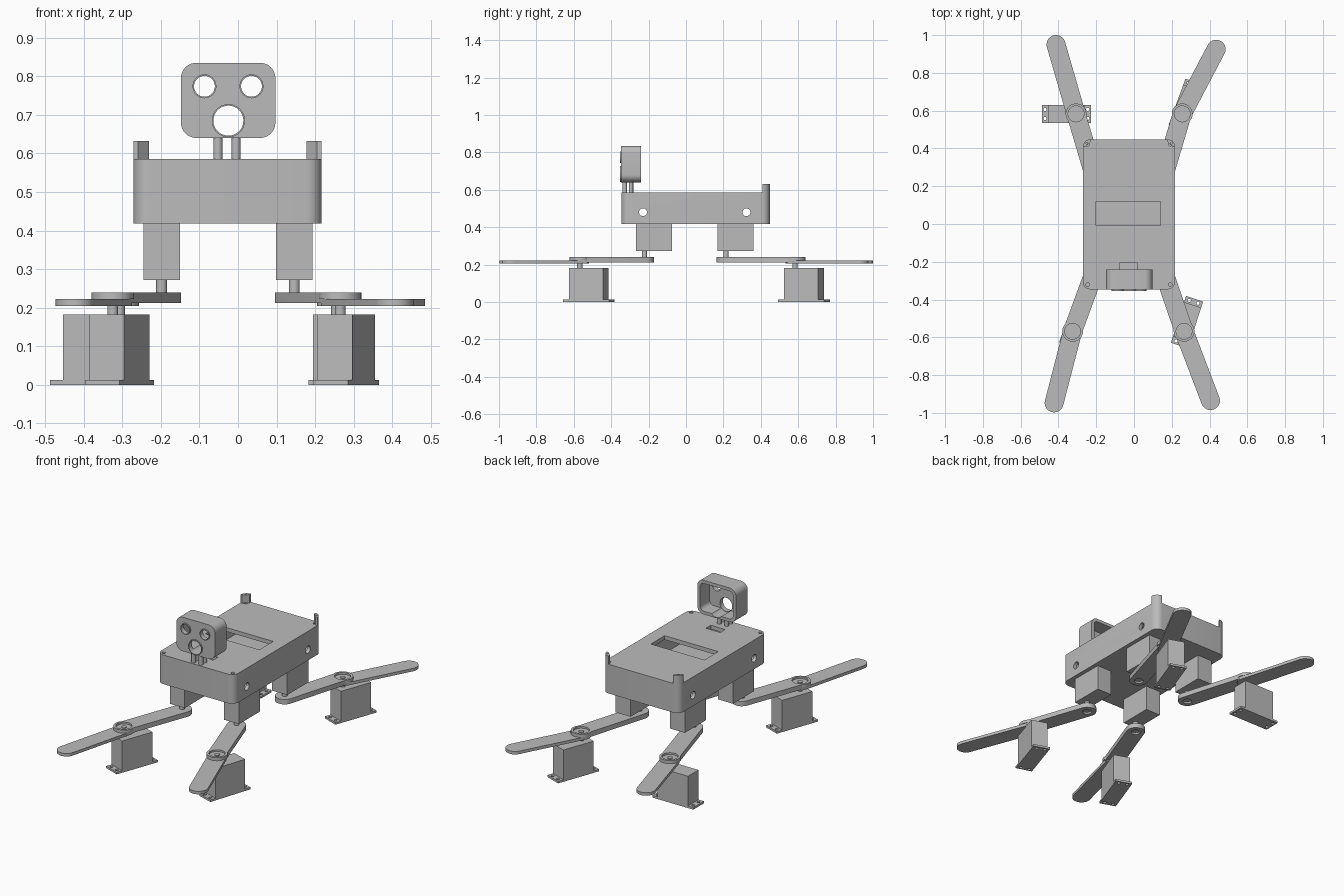
import bpy, bmesh
from math import sin, cos, pi, atan2, radians
from mathutils import Vector

cube = bpy.data.objects.get("Cube")
if cube:
    bpy.data.objects.remove(cube, do_unlink=True)

grey = bpy.data.materials.new("plain_grey")
grey.use_nodes = True
tone = (0.5, 0.5, 0.5, 1)
grey.diffuse_color = tone
grey.node_tree.nodes["Principled BSDF"].inputs["Base Color"].default_value = tone
parts = []


# Outlines
def arc(cx, cy, r, start, sweep, n):
    return [(cx + r * cos(start + sweep * i / n), cy + r * sin(start + sweep * i / n))
            for i in range(n + 1)]


def circle(cx, cy, r, n=32):
    return arc(cx, cy, r, 0, 2 * pi, n)[:-1]


def rounded(x0, x1, y0, y1, r):
    corners = [(x1 - r, y1 - r), (x0 + r, y1 - r), (x0 + r, y0 + r), (x1 - r, y0 + r)]
    return [p for i, (cx, cy) in enumerate(corners)
            for p in arc(cx, cy, r, i * pi / 2, pi / 2, 8)]


def rect(x0, x1, y0, y1):
    return [(x0, y0), (x1, y0), (x1, y1), (x0, y1)]


def capsule(a, b, r):
    t = atan2(b[1] - a[1], b[0] - a[0])
    return arc(*a, r, t + pi / 2, pi, 16) + arc(*b, r, t - pi / 2, pi, 16)


def turned(pts, origin, angle):
    c, s = cos(angle), sin(angle)
    return [(origin[0] + c * u - s * v, origin[1] + s * u + c * v) for u, v in pts]


# Solids
def prism(name, pts, lo, hi, axis="z", keep=True):
    place = {"z": lambda u, v, w: (u, v, w), "y": lambda u, v, w: (u, w, v),
             "x": lambda u, v, w: (w, u, v)}[axis]
    bm = bmesh.new()
    rings = [[bm.verts.new(place(u, v, w)) for u, v in pts] for w in (lo, hi)]
    for ring in rings:
        bm.faces.new(ring)
    for i in range(len(pts)):
        j = (i + 1) % len(pts)
        bm.faces.new((rings[0][i], rings[0][j], rings[1][j], rings[1][i]))
    bmesh.ops.recalc_face_normals(bm, faces=bm.faces)
    mesh = bpy.data.meshes.new(name)
    bm.to_mesh(mesh)
    bm.free()
    mesh.materials.append(grey)
    obj = bpy.data.objects.new(name, mesh)
    bpy.context.collection.objects.link(obj)
    if keep:
        parts.append(obj)
    return obj


def cut(obj, pts, lo, hi, axis="z"):
    cutter = prism("cutter", pts, lo, hi, axis, keep=False)
    cutter.hide_render = True
    mod = obj.modifiers.new("cut", "BOOLEAN")
    mod.operation, mod.solver, mod.object = "DIFFERENCE", "EXACT", cutter
    bpy.context.view_layer.objects.active = obj
    bpy.ops.object.modifier_apply(modifier=mod.name)
    bpy.data.objects.remove(cutter, do_unlink=True)


# Body case, hollow with side holes
X0, X1, Y0, Y1 = -0.271, 0.217, -0.346, 0.448
R, FLOOR, SEAM, TOP = 0.04, 0.418, 0.562, 0.585
case = prism("body_case", rounded(X0, X1, Y0, Y1, R), FLOOR, SEAM)
cut(case, rounded(X0 + 0.02, X1 - 0.02, Y0 + 0.02, Y1 - 0.02, 0.02), FLOOR + 0.02, SEAM + 0.1)
for y in (-0.23, 0.323):
    cut(case, circle(y, 0.48, 0.021), -1, 1, "x")

# Lid with window, neck slot and screw holes
lid = prism("lid", rounded(X0, X1, Y0, Y1, R), SEAM, TOP)
cut(lid, rect(-0.2, 0.14, -0.007, 0.118), 0.5, 0.7)
cut(lid, rect(-0.073, 0.017, -0.25, -0.205), 0.5, 0.7)
for x in (X0 + 0.025, X1 - 0.025):
    for y in (Y0 + 0.025, Y1 - 0.025):
        cut(lid, circle(x, y, 0.01, 16), 0.57, 0.7)

# Rear corner posts
for side, cx in (("right", X0 + R), ("left", X1 - R)):
    s = 1 if side == "left" else -1
    profile = arc(0, 0, R, 0, pi / 2, 8) + [(0, 0.028), (0.028, 0)]
    post = prism("corner_post_" + side, [(cx + s * u, Y1 - R + v) for u, v in profile], TOP, 0.632)
    cut(post, circle(cx + s * 0.02, Y1 - R + 0.02, 0.005, 12), 0.61, 0.7)

# Head shell, open at the back
HX0, HX1, HZ0, HZ1, HF, HB = -0.148, 0.097, 0.64, 0.835, -0.347, -0.241
head = prism("head_shell", rounded(HX0, HX1, HZ0, HZ1, R), HF, HB, "y")
cut(head, rounded(HX0 + 0.018, HX1 - 0.018, HZ0 + 0.018, HZ1 - 0.018, 0.024), HF + 0.02, 0, "y")
for name, x, z, r in (("eye_rim_right", -0.087, 0.774, 0.027),
                      ("eye_rim_left", 0.035, 0.774, 0.027),
                      ("mouth_rim", -0.025, 0.685, 0.039)):
    cut(head, circle(x, z, r + 0.002), -1, 0, "y")
    rim = prism(name, circle(x, z, r + 0.004), HF - 0.007, HF + 0.02, "y")
    cut(rim, circle(x, z, r), -1, 0, "y")

# Neck pins
for x in (-0.052, -0.005):
    for y in (-0.328, -0.294):
        prism("neck_pin", circle(x, y, 0.012, 20), TOP - 0.02, HZ0 + 0.005)

# Legs: hip, knee, foot tip, direction of the foot motor
legs = {
    "front_right": ((-0.198, -0.222), (-0.325, -0.568), (-0.423, -0.947), radians(70)),
    "front_left": ((0.146, -0.222), (0.265, -0.568), (0.405, -0.935), radians(72)),
    "back_right": ((-0.198, 0.214), (-0.307, 0.583), (-0.413, 0.95), pi),
    "back_left": ((0.146, 0.214), (0.255, 0.583), (0.435, 0.925), radians(70)),
}
LONG = 0.096
for name, (hip, knee, tip, angle) in legs.items():
    # hip motor and its shaft
    shift = 0.051
    motor = rect(shift - LONG, shift + LONG, -0.0475, 0.0475)
    prism(name + "_hip_motor", turned(motor, hip, pi / 2), 0.272, FLOOR)
    prism(name + "_hip_shaft", circle(*hip, 0.014, 20), 0.222, 0.28)

    # upper link with knee recess above and hip recess below
    upper = prism(name + "_upper_link", capsule(hip, knee, 0.05), 0.212, 0.24)
    cut(upper, circle(*knee, 0.042), 0.23, 0.3)
    cut(upper, circle(*hip, 0.024), 0.1, 0.222)

    # knee collar and lower link
    collar = prism(name + "_knee_collar", circle(*knee, 0.055), 0.222, 0.24)
    cut(collar, circle(*knee, 0.043), 0.2, 0.3)
    lower = prism(name + "_lower_link", capsule(knee, tip, 0.05), 0.205, 0.222)

    # foot motor, shaft and base plate with screw holes
    prism(name + "_foot_motor", turned(motor, knee, angle), 0.006, 0.182)
    prism(name + "_knee_shaft", circle(*knee, 0.014, 20), 0.17, 0.234)
    plate = prism(name + "_foot_plate",
                  turned(rect(shift - 0.13, shift + 0.13, -0.0475, 0.0475), knee, angle), 0, 0.012)
    for u in (-0.113, 0.113):
        for v in (-0.024, 0.024):
            hole = turned(circle(shift + u, v, 0.009, 12), knee, angle)
            cut(plate, hole, -0.1, 0.1)

# Smooth the round walls, keep the edges sharp
bpy.ops.object.select_all(action="DESELECT")
for obj in parts:
    obj.select_set(True)
bpy.context.view_layer.objects.active = parts[0]
bpy.ops.object.shade_smooth_by_angle(angle=radians(35))
